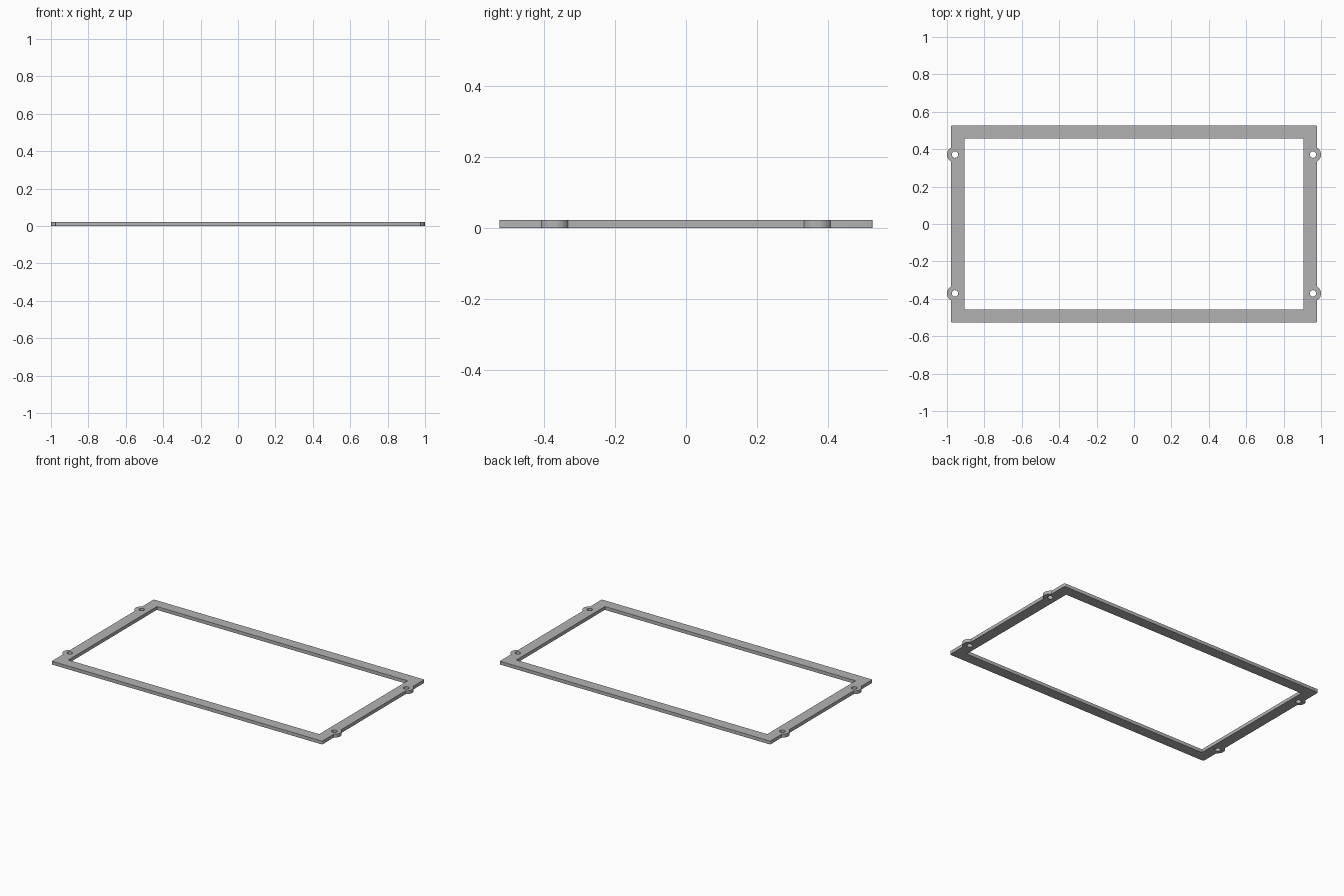
import bpy, bmesh
from math import cos, sin, pi, asin

if "Cube" in bpy.data.objects:
    bpy.data.objects.remove(bpy.data.objects["Cube"], do_unlink=True)

HEIGHT = 0.022
OUT_X, OUT_Y = 0.978, 0.527
IN_X, IN_Y = 0.907, 0.457
LUG_X, LUG_Y, LUG_R, HOLE_R = 0.957, 0.371, 0.043, 0.017
CORNER_R = 0.006


def arc(cx, cy, r, start, end, steps):
    return [(cx + r * cos(start + (end - start) * i / steps),
             cy + r * sin(start + (end - start) * i / steps)) for i in range(steps + 1)]


def quarter():
    """Right side, upper half of the outline: lug arc, then rounded corner."""
    a = pi / 2 - asin((OUT_X - LUG_X) / LUG_R)
    return (arc(LUG_X, LUG_Y, LUG_R, -a, a, 24)
            + arc(OUT_X - CORNER_R, OUT_Y - CORNER_R, CORNER_R, 0, pi / 2, 4))


def add_loop(curve, points):
    spline = curve.splines.new('POLY')
    spline.points.add(len(points) - 1)
    for p, (x, y) in zip(spline.points, points):
        p.co = (x, y, 0, 1)
    spline.use_cyclic_u = True


# Flat profile: outline with lugs, window and screw holes
curve = bpy.data.curves.new("frame_profile", 'CURVE')
curve.dimensions = '2D'
curve.fill_mode = 'BOTH'
curve.extrude = HEIGHT / 2

q = quarter()
top = q + [(-x, y) for x, y in reversed(q)]
add_loop(curve, top + [(x, -y) for x, y in reversed(top)])
add_loop(curve, [(-IN_X, -IN_Y), (IN_X, -IN_Y), (IN_X, IN_Y), (-IN_X, IN_Y)])
for sx in (-1, 1):
    for sy in (-1, 1):
        add_loop(curve, arc(sx * LUG_X, sy * LUG_Y, HOLE_R, 0, 2 * pi, 32)[:-1])

frame = bpy.data.objects.new("mounting_frame", curve)
bpy.context.collection.objects.link(frame)
bpy.ops.object.select_all(action='DESELECT')
frame.select_set(True)
bpy.context.view_layer.objects.active = frame
bpy.ops.object.convert(target='MESH')
frame = bpy.context.object

# Weld caps to walls and stand the plate on the floor
mesh = frame.data
bm = bmesh.new()
bm.from_mesh(mesh)
bmesh.ops.remove_doubles(bm, verts=bm.verts, dist=0.0001)
bmesh.ops.recalc_face_normals(bm, faces=bm.faces)
bmesh.ops.translate(bm, verts=bm.verts, vec=(0, 0, HEIGHT / 2))
bm.to_mesh(mesh)
bm.free()
bpy.ops.object.shade_smooth_by_angle()

# Plain grey finish
grey = bpy.data.materials.new("plain_grey")
grey.use_nodes = True
color = (0.45, 0.45, 0.45, 1)
grey.diffuse_color = color
grey.node_tree.nodes["Principled BSDF"].inputs["Base Color"].default_value = color
mesh.materials.clear()
mesh.materials.append(grey)
